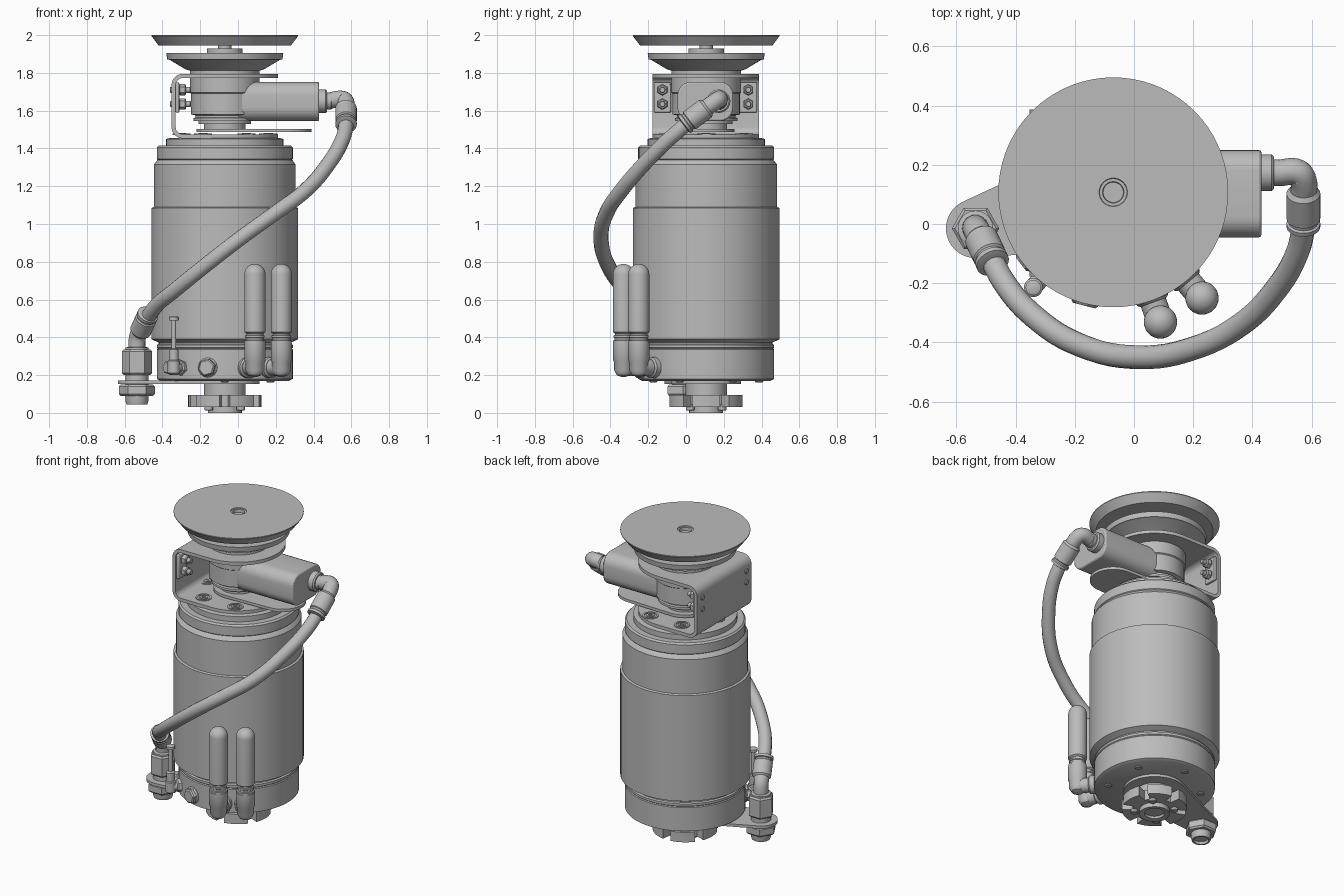
import bpy, bmesh
from math import sin, cos, pi, radians
from mathutils import Vector

if "Cube" in bpy.data.objects:
    bpy.data.objects.remove(bpy.data.objects["Cube"])

grey = bpy.data.materials.new("machined_grey")
grey.use_nodes = True
grey.diffuse_color = (0.5, 0.5, 0.5, 1)
grey.node_tree.nodes["Principled BSDF"].inputs["Base Color"].default_value = (0.5, 0.5, 0.5, 1)

CX, CY = -0.07, 0.107          # main axis
AXIS = Vector((CX, CY, 0))
UP = Vector((0, 0, 1))


def finish(name, bm):
    bmesh.ops.recalc_face_normals(bm, faces=bm.faces)
    mesh = bpy.data.meshes.new(name)
    bm.to_mesh(mesh)
    bm.free()
    mesh.materials.append(grey)
    ob = bpy.data.objects.new(name, mesh)
    bpy.context.collection.objects.link(ob)
    bpy.ops.object.select_all(action='DESELECT')
    ob.select_set(True)
    bpy.context.view_layer.objects.active = ob
    bpy.ops.object.shade_smooth_by_angle(angle=radians(32))
    return ob


def lathe(name, profile, base=AXIS, axis=UP, seg=32):
    """Turn (radius, height) points about an axis through base."""
    bm = bmesh.new()
    turn = UP.rotation_difference(Vector(axis).normalized())
    rings = []
    for r, h in profile:
        ring = [Vector((r * cos(2 * pi * i / seg), r * sin(2 * pi * i / seg), h)) for i in range(seg)]
        rings.append([bm.verts.new(Vector(base) + turn @ p) for p in ring])
    for a, b in zip(rings, rings[1:]):
        for i in range(seg):
            j = (i + 1) % seg
            bm.faces.new((a[i], a[j], b[j], b[i]))
    bm.faces.new(rings[0])
    bm.faces.new(rings[-1])
    return finish(name, bm)


def rod(name, a, b, r, seg=24):
    a, b = Vector(a), Vector(b)
    c = min(0.008, r * 0.2)
    n = (b - a).length
    return lathe(name, [(r - c, 0), (r, c), (r, n - c), (r - c, n)], a, b - a, seg)


def prism(name, outline, direction, bevel=0):
    """Extrude a closed outline of 3D points along a direction."""
    bm = bmesh.new()
    face = bm.faces.new([bm.verts.new(p) for p in outline])
    out = bmesh.ops.extrude_face_region(bm, geom=[face])
    moved = [v for v in out["geom"] if isinstance(v, bmesh.types.BMVert)]
    bmesh.ops.translate(bm, verts=moved, vec=direction)
    ob = finish(name, bm)
    if bevel:
        mod = ob.modifiers.new("edge", 'BEVEL')
        mod.width, mod.segments, mod.limit_method = bevel, 2, 'ANGLE'
        mod.angle_limit = radians(50)
    return ob


def hull_plate(name, circles, z, thick):
    """Flat plate wrapped round a set of (x, y, r) circles."""
    bm = bmesh.new()
    for x, y, r in circles:
        for i in range(40):
            for h in (z, z + thick):
                bm.verts.new((x + r * cos(i * pi / 20), y + r * sin(i * pi / 20), h))
    res = bmesh.ops.convex_hull(bm, input=bm.verts)
    bmesh.ops.delete(bm, geom=[v for v in bm.verts if not v.link_faces], context='VERTS')
    return finish(name, bm)


def tube(name, points, r):
    cu = bpy.data.curves.new(name, 'CURVE')
    cu.dimensions = '3D'
    cu.bevel_depth, cu.bevel_resolution, cu.resolution_u = r, 5, 6
    cu.use_fill_caps = True
    sp = cu.splines.new('BEZIER')
    sp.bezier_points.add(len(points) - 1)
    for bp, p in zip(sp.bezier_points, points):
        bp.co = p
        bp.handle_left_type = bp.handle_right_type = 'AUTO'
    cu.materials.append(grey)
    ob = bpy.data.objects.new(name, cu)
    bpy.context.collection.objects.link(ob)
    return ob


def polar(deg, r, z):
    return Vector((CX + r * cos(radians(deg)), CY + r * sin(radians(deg)), z))


# Motor body
lathe("motor_body", [(.34, .17), (.36, .18), (.36, .335), (.355, .34), (.36, .345), (.36, .36),
                     (.35, .365), (.35, .372), (.388, .39), (.388, 1.085), (.375, 1.09),
                     (.375, 1.315), (.36, 1.335), (.355, 1.34), (.36, 1.345), (.36, 1.405),
                     (.35, 1.415), (.31, 1.415), (.31, 1.45), (.29, 1.455)], seg=72)

# Output shaft and notched coupling
lathe("lower_shaft", [(.11, .05), (.11, .18)])
outline = []
for k in range(6):
    for deg, r in ((-22, .13), (-22, .195), (-11, .195), (0, .195), (11, .195), (22, .195), (22, .13)):
        a = radians(k * 60 + deg)
        outline.append((CX + r * cos(a), CY + r * sin(a), .03))
prism("coupling_ring", outline, (0, 0, .065))
lathe("coupling_hub", [(.06, .02), (.06, .005), (.09, 0), (.09, .04)])
for k in range(4):
    rod("coupling_pin", polar(45 + 90 * k, .12, .012), polar(45 + 90 * k, .12, .05), .022, 12)
for k in range(6):
    rod("base_screw", polar(30 + 60 * k, .28, .162), polar(30 + 60 * k, .28, .18), .022, 12)

# Sanding head and pads
lathe("gear_head", [(.11, 1.49), (.11, 1.53), (.14, 1.53), (.14, 1.545), (.165, 1.545), (.165, 1.56),
                    (.155, 1.565), (.155, 1.575), (.178, 1.58), (.178, 1.69), (.185, 1.695),
                    (.185, 1.82), (.16, 1.82)], seg=56)
lathe("lower_pad", [(.18, 1.81), (.21, 1.82), (.29, 1.868), (.305, 1.872), (.31, 1.905),
                    (.095, 1.906), (.095, 1.928), (.036, 1.928), (.036, 1.95)], seg=64)
lathe("top_disc", [(.35, 1.945), (.388, 1.995), (.388, 2), (.048, 2), (.046, 1.994),
                   (.036, 1.994), (.034, 1.975)], seg=72)

# C-shaped bracket: bent strip plus rounded flange ends
def bent(r_off):
    pts = [(CX, 1.453 + r_off)]
    for zc, start in ((1.513, 270), (1.735, 180)):
        for i in range(7):
            a = radians(start - i * 15)
            pts.append((-.292 + (.06 - r_off) * cos(a), zc + (.06 - r_off) * sin(a)))
    return pts + [(CX, 1.795 - r_off)]

strip = bent(0) + bent(.022)[::-1]
prism("bracket", [(x, CY - .285, z) for x, z in strip], (0, .565, 0))
for z in (1.453, 1.773):
    half = [(CX + .282 * sin(i * pi / 28), CY - .285 + .2825 - .2825 * cos(i * pi / 28), z) for i in range(29)]
    prism("bracket_flange", half, (0, 0, .022))
hull_plate("guard_plate", [(CX, CY, .15), (.25, CY, .14)], 1.486, .018)

# Bracket tabs and bolts
for y in (-.125, .33):
    prism("bracket_tab", [(-.331, y - .045, 1.59), (-.331, y + .045, 1.59),
                          (-.331, y + .045, 1.75), (-.331, y - .045, 1.75)], (.02, 0, 0), .006)
    for z in (1.635, 1.71):
        rod("tab_bolt", (-.36, y, z), (-.25, y, z), .016, 16)
        rod("tab_nut", (-.312, y, z), (-.275, y, z), .03, 6)
for k in range(6):
    base = polar(60 * k, .23, 1.47)
    lathe("top_screw", [(.048, 0), (.048, .01), (.036, .01), (.036, .004), (.024, .004),
                        (.024, .012), (.012, .012), (.012, .005)], base, UP, 24)

# Drive housing with rounded corners
outline = []
for y, z, start in ((.18, 1.682, 0), (.025, 1.682, 90), (.025, 1.615, 180), (.18, 1.615, 270)):
    for i in range(7):
        a = radians(start + 15 * i)
        outline.append((CX, y + .07 * cos(a), z + .07 * sin(a)))
prism("drive_housing", outline, (.5, 0, 0), .008)

# Upper hose fitting
rod("inlet_collar", (.42, .173, 1.65), (.472, .173, 1.65), .062)
rod("inlet_neck", (.46, .173, 1.65), (.5, .173, 1.65), .045)
tube("upper_elbow", [(.49, .173, 1.655), (.555, .173, 1.66), (.572, .145, 1.642), (.572, .09, 1.60)], .045)
lathe("upper_sleeve", [(.045, 0), (.057, .015), (.057, .12), (.05, .125), (.05, .135), (.057, .14),
                       (.057, .155), (.04, .16)], (.572, .115, 1.62), (0, -.8, -.6))

# Hose
tube("hose", [(.572, .03, 1.555), (.57, -.02, 1.51), (.55, -.1, 1.44), (.48, -.22, 1.32), (.36, -.34, 1.18),
              (.2, -.42, 1.06), (.02, -.45, .93), (-.18, -.41, .775), (-.34, -.31, .645),
              (-.43, -.21, .57), (-.5, -.08, .47)], .04)

# Lower hose fitting
FX, FY = -.535, -.015
FIT = Vector((FX, FY, 0))
lathe("lower_sleeve", [(.04, 0), (.057, .005), (.057, .022), (.05, .025), (.05, .035),
                       (.057, .04), (.057, .13), (.045, .145)],
      (-.475, -.135, .525), (-.045, .095, -.1))
tube("lower_elbow", [(-.507, -.065, .455), (-.53, -.025, .41), (FX, FY, .37), (FX, FY, .31)], .045)
lathe("fitting_hex", [(.07, .2), (.08, .21), (.08, .325), (.07, .335)], FIT, UP, 6)
lathe("fitting_neck", [(.06, .15), (.06, .345), (.045, .35)], FIT)
lathe("fitting_nut", [(.085, .09), (.095, .1), (.095, .14), (.085, .15)], FIT, UP, 6)
lathe("fitting_thread", [(.04, .06), (.045, .045), (.055, .045), (.06, .06), (.06, .16)], FIT)
hull_plate("mounting_plate", [(FX, FY, .1), (CX, CY, .185)], .153, .018)

# Exhaust silencers on elbows
for deg in (-70, -50):
    foot = polar(deg, .466, 0)
    dome = [(.056 * cos(i * pi / 16), .733 + .056 * sin(i * pi / 16)) for i in range(8)]
    lathe("silencer", [(.045, .42), (.056, .428)] + dome + [(.004, .789)], foot)
    lathe("silencer_collar", [(.055, .37), (.055, .382), (.048, .385), (.048, .397), (.052, .4),
                              (.052, .41), (.045, .412), (.045, .43)], foot)
    lathe("silencer_elbow", [(.01, .19), (.035, .2), (.05, .225), (.05, .27), (.056, .28),
                             (.056, .37), (.05, .375)], foot)
    rod("silencer_stub", polar(deg, .35, .24), polar(deg, .466, .24), .045)
    rod("stub_collar", polar(deg, .35, .24), polar(deg, .395, .24), .056)

# Small drain valve and plugs
foot = polar(-130, .42, 0)
lathe("valve", [(.02, .2), (.032, .21), (.032, .275), (.026, .28), (.026, .335), (.013, .34),
                (.013, .488), (.026, .49), (.026, .507), (.02, .51)], foot, UP, 20)
rod("valve_stub", polar(-130, .35, .24), polar(-130, .42, .24), .03, 20)
rod("valve_nut", polar(-130, .35, .24), polar(-130, .385, .24), .042, 6)
for deg, r in ((-104.5, .048), (-142, .036)):
    rod("plug", polar(deg, .35, .24), polar(deg, .395, .24), r, 6)
    rod("plug_washer", polar(deg, .35, .24), polar(deg, .37, .24), r + .004, 24)
